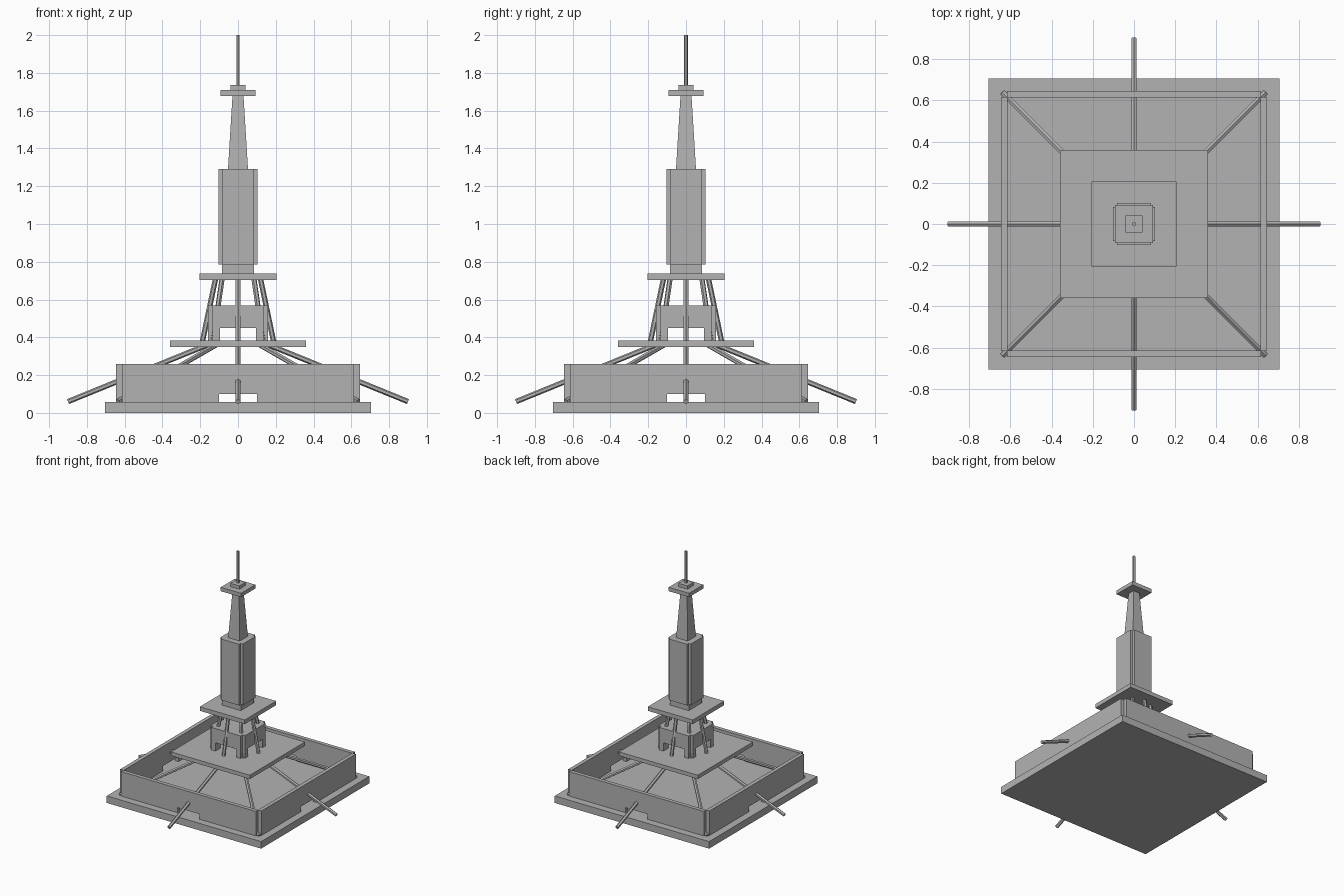
import bpy, bmesh
from math import pi, cos, sin
from mathutils import Matrix, Vector

cube = bpy.data.objects.get("Cube")
if cube:
    bpy.data.objects.remove(cube, do_unlink=True)

grey = bpy.data.materials.new("plain_grey")
grey.use_nodes = True
GREY = (0.45, 0.45, 0.45, 1)
grey.diffuse_color = GREY
grey.node_tree.nodes["Principled BSDF"].inputs["Base Color"].default_value = GREY


def finish(name, bm, matrix=Matrix()):
    bmesh.ops.recalc_face_normals(bm, faces=bm.faces)
    mesh = bpy.data.meshes.new(name)
    bm.to_mesh(mesh)
    bm.free()
    mesh.materials.append(grey)
    obj = bpy.data.objects.new(name, mesh)
    obj.matrix_world = matrix
    bpy.context.collection.objects.link(obj)
    return obj


def extrude(name, outline, low, high, matrix=Matrix()):
    """Prism from a flat outline, running from low to high along local z."""
    bm = bmesh.new()
    face = bm.faces.new([bm.verts.new((x, y, low)) for x, y in outline])
    result = bmesh.ops.extrude_face_region(bm, geom=[face])
    top = [v for v in result["geom"] if isinstance(v, bmesh.types.BMVert)]
    bmesh.ops.translate(bm, verts=top, vec=(0, 0, high - low))
    return finish(name, bm, matrix)


def square(h):
    return [(-h, -h), (h, -h), (h, h), (-h, h)]


def notched_square(h, n):
    """Square of half width h whose corners step in to n."""
    quarter = [(h, -n), (h, n), (n, n)]
    points = []
    for _ in range(4):
        points += quarter
        quarter = [(-y, x) for x, y in quarter]
    return points


def rod(name, a, b, radius):
    a, b = Vector(a), Vector(b)
    bm = bmesh.new()
    bmesh.ops.create_cone(bm, cap_ends=True, segments=6, radius1=radius,
                          radius2=radius, depth=(b - a).length)
    turn = (b - a).to_track_quat('Z', 'Y').to_matrix().to_4x4()
    return finish(name, bm, Matrix.Translation((a + b) / 2) @ turn)


# Base slab and the two lower platforms
extrude("base_slab", square(0.705), 0, 0.058)
extrude("lower_platform", square(0.36), 0.35, 0.382)
extrude("middle_platform", square(0.205), 0.703, 0.737)

# Four perimeter walls, each with a low doorway, open at the corners
wall = [(-0.615, 0.058), (-0.1, 0.058), (-0.1, 0.1), (0.1, 0.1),
        (0.1, 0.058), (0.615, 0.058), (0.615, 0.26), (-0.615, 0.26)]
for i in range(4):
    turn = Matrix.Rotation(i * pi / 2, 4, 'Z') @ Matrix.Rotation(pi / 2, 4, 'X')
    extrude(f"perimeter_wall_{i + 1}", wall, 0.613, 0.645, turn)

# Two rings of eight sloping struts
for i in range(8):
    c, s = cos(i * pi / 4), sin(i * pi / 4)
    rod(f"ground_strut_{i + 1}", (0.9 * c, 0.9 * s, 0.06),
        (0.15 * c, 0.15 * s, 0.365), 0.014)
    rod(f"upper_strut_{i + 1}", (0.19 * c, 0.19 * s, 0.37),
        (0.118 * c, 0.118 * s, 0.715), 0.014)

# Gatehouse standing on four stepped corner legs
extrude("gatehouse", notched_square(0.158, 0.135), 0.45, 0.568)
leg = [(0.095, 0.095), (0.158, 0.095), (0.158, 0.135),
       (0.135, 0.135), (0.135, 0.158), (0.095, 0.158)]
for i in range(4):
    extrude(f"gatehouse_leg_{i + 1}", leg, 0.382, 0.45,
            Matrix.Rotation(i * pi / 2, 4, 'Z'))

# Tower shaft on its plinth
extrude("shaft_plinth", square(0.086), 0.737, 0.785)
extrude("tower_shaft", notched_square(0.103, 0.083), 0.785, 1.29)

# Tapered upper tower
taper = extrude("tapered_tower", square(0.053), 1.29, 1.678)
for v in taper.data.vertices:
    if v.co.z > 1.5:
        v.co.x *= 0.55
        v.co.y *= 0.55

# Crown and spire
extrude("crown_platform", square(0.093), 1.678, 1.71)
extrude("crown_block", square(0.041), 1.71, 1.737)
rod("spire", (0, 0, 1.737), (0, 0, 2.0), 0.01)
